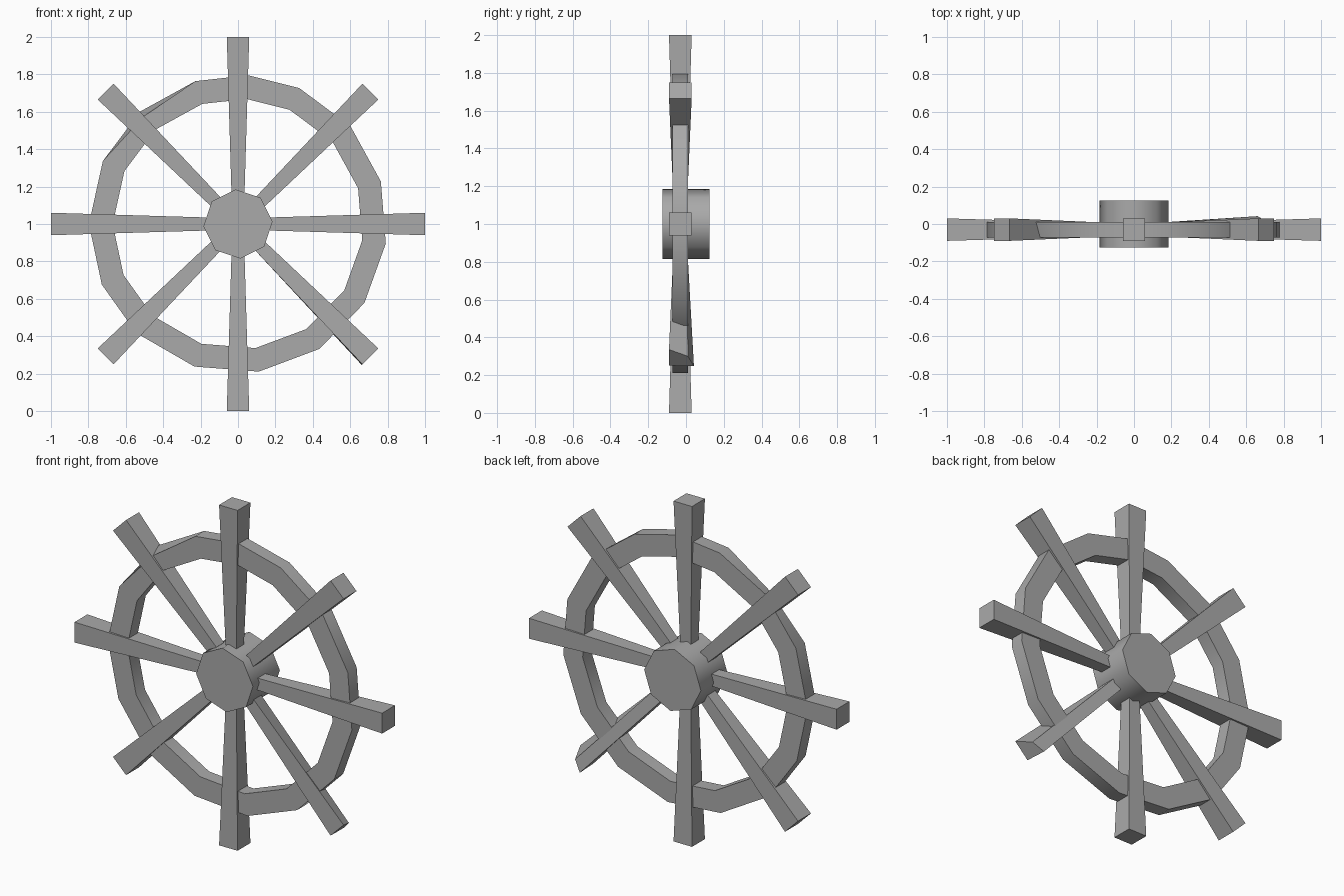
import bpy
import bmesh
import math
from mathutils import Vector

if "Cube" in bpy.data.objects:
    bpy.data.objects.remove(bpy.data.objects["Cube"], do_unlink=True)

GREY = (0.4, 0.4, 0.4, 1)
mat = bpy.data.materials.new("plain grey")
mat.use_nodes = True
mat.diffuse_color = GREY
mat.node_tree.nodes["Principled BSDF"].inputs["Base Color"].default_value = GREY

CENTRE = Vector((0, 0, 1))
WHEEL_Y = -0.03


def polar(radius, degrees, y, side=0.0):
    """Point on the wheel, optionally shifted sideways around it."""
    a = math.radians(degrees)
    out = Vector((math.cos(a), 0, math.sin(a)))
    across = Vector((-math.sin(a), 0, math.cos(a)))
    return CENTRE + out * radius + across * side + Vector((0, y, 0))


def loft(name, rings, closed=False):
    """Join matching rings of points, as a loop or with end caps."""
    bm = bmesh.new()
    loops = [[bm.verts.new(p) for p in ring] for ring in rings]
    pairs = list(zip(loops, loops[1:]))
    if closed:
        pairs.append((loops[-1], loops[0]))
    else:
        bm.faces.new(loops[0])
        bm.faces.new(loops[-1])
    for a, b in pairs:
        n = len(a)
        for i in range(n):
            j = (i + 1) % n
            bm.faces.new((a[i], a[j], b[j], b[i]))
    bmesh.ops.recalc_face_normals(bm, faces=bm.faces)
    mesh = bpy.data.meshes.new(name)
    bm.to_mesh(mesh)
    bm.free()
    mesh.materials.append(mat)
    obj = bpy.data.objects.new(name, mesh)
    bpy.context.collection.objects.link(obj)
    bpy.ops.object.select_all(action="DESELECT")
    obj.select_set(True)
    bpy.context.view_layer.objects.active = obj
    bpy.ops.object.shade_smooth_by_angle(angle=math.radians(50))
    return obj


# Eight-sided hub
loft("hub", [[polar(0.185, 4 + 45 * i, y) for i in range(8)]
             for y in (-0.125, 0.125)])


# Tapered square spokes with handle ends
def spoke_ring(radius, angle, half):
    corners = ((-1, -1), (1, -1), (1, 1), (-1, 1))
    return [polar(radius, angle, WHEEL_Y + half * v, half * u) for u, v in corners]


for k in range(8):
    angle = 45 * k
    inner = spoke_ring(0.17, angle, 0.035)
    outer = spoke_ring(1.0, angle, 0.06)
    if k == 7:
        # The lower left handle has a skewed back edge
        outer[2] = polar(1.0, angle, 0.01, 0.01)
        outer[3] = polar(1.0, angle, 0.042, -0.065)
    loft(f"spoke_{k + 1}", [inner, outer])

# Slightly uneven hand-cut rim
rim_angles = [106.6, 86, 65.7, 41, 16.6, -7.5, -32, -57, -82,
              -107, -133, -156, -180, -205, -229]
front, back = WHEEL_Y - 0.041, WHEEL_Y + 0.041
rings = []
for i, angle in enumerate(rim_angles):
    front_radius = 0.765 if i == len(rim_angles) - 1 else 0.797
    rings.append([polar(0.67, angle, front), polar(front_radius, angle, front),
                  polar(0.797, angle, back), polar(0.67, angle, back)])
loft("rim", rings, closed=True)
